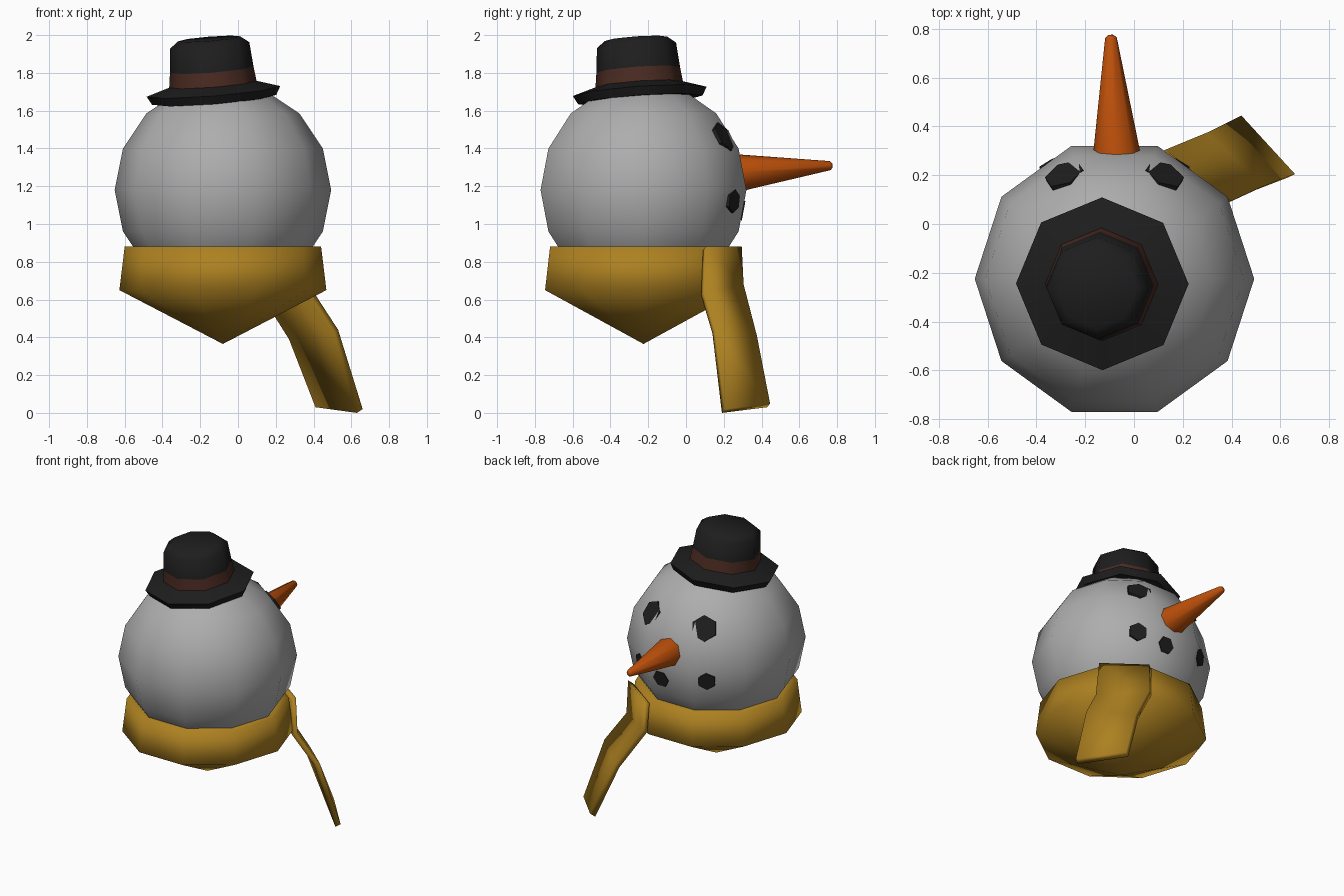
import bpy, bmesh, math
from mathutils import Vector, Matrix

cube = bpy.data.objects.get("Cube")
if cube:
    bpy.data.objects.remove(cube, do_unlink=True)

HEAD = Vector((-0.08, -0.225, 1.18))
R = 0.573


def material(name, rgb):
    m = bpy.data.materials.new(name)
    m.use_nodes = True
    m.diffuse_color = (*rgb, 1)
    m.node_tree.nodes["Principled BSDF"].inputs["Base Color"].default_value = (*rgb, 1)
    return m


snow = material("snow_grey", (0.42, 0.42, 0.42))
black = material("coal_black", (0.013, 0.013, 0.013))
brown = material("band_brown", (0.07, 0.024, 0.015))
mustard = material("scarf_mustard", (0.42, 0.22, 0.015))
orange = material("carrot_orange", (0.5, 0.078, 0.003))


def finish(name, bm, mats, smooth, matrix=Matrix()):
    """Turn a bmesh into an object, smooth below the given angle."""
    bmesh.ops.recalc_face_normals(bm, faces=bm.faces)
    mesh = bpy.data.meshes.new(name)
    bm.to_mesh(mesh)
    bm.free()
    for m in mats:
        mesh.materials.append(m)
    obj = bpy.data.objects.new(name, mesh)
    bpy.context.collection.objects.link(obj)
    obj.matrix_world = matrix
    bpy.ops.object.select_all(action="DESELECT")
    bpy.context.view_layer.objects.active = obj
    obj.select_set(True)
    bpy.ops.object.shade_smooth_by_angle(angle=math.radians(smooth))


def lathe(profile, sides, band=None):
    """Stack rings of (radius, height); the band index gets material 1."""
    bm = bmesh.new()
    rings = []
    for r, z in profile:
        if r == 0:
            rings.append([bm.verts.new((0, 0, z))] * sides)
        else:
            rings.append([bm.verts.new((r * math.cos(a), r * math.sin(a), z))
                          for a in (math.tau * i / sides for i in range(sides))])
    for k, (lo, hi) in enumerate(zip(rings, rings[1:])):
        for i in range(sides):
            j = (i + 1) % sides
            corners = list(dict.fromkeys((lo[i], lo[j], hi[j], hi[i])))
            bm.faces.new(corners).material_index = int(k == band)
    for ring in (rings[0], rings[-1]):
        if ring[0] is not ring[1]:
            bm.faces.new(ring)
    return bm


def aim(origin, direction):
    """Place at origin with local z tipped along direction, without twist."""
    turn = Vector((0, 0, 1)).rotation_difference(Vector(direction))
    return Matrix.Translation(origin) @ turn.to_matrix().to_4x4()


# Head
arc = [math.pi * k / 8 for k in range(1, 8)]
ball = [(0, -R)] + [(R * math.sin(a), -R * math.cos(a)) for a in arc] + [(0, R)]
finish("head", lathe(ball, 10), [snow], 60, Matrix.Translation(HEAD))

# Scarf wrap with pointed underside
wrap = [(0, 0.365), (0.548, 0.65), (0.52, 0.88), (0.45, 0.875)]
finish("scarf_wrap", lathe(wrap, 10), [mustard], 180, Matrix.Translation((HEAD.x, HEAD.y, 0)))

# Scarf tail: inner edge pairs, thickened outwards
sections = [((0.09, 0.28, 0.86), (0.35, 0.09, 0.86)),
            ((0.10, 0.29, 0.66), (0.37, 0.08, 0.62)),
            ((0.27, 0.36, 0.39), (0.50, 0.14, 0.42)),
            ((0.41, 0.43, 0.03), (0.63, 0.19, 0.00))]
thick = Vector((0.03, 0.015, 0.02))
bm = bmesh.new()
loops = [[bm.verts.new(p) for p in (Vector(a), Vector(b), Vector(b) + thick, Vector(a) + thick)]
         for a, b in sections]
for lo, hi in zip(loops, loops[1:]):
    for i in range(4):
        j = (i + 1) % 4
        bm.faces.new((lo[i], lo[j], hi[j], hi[i]))
bm.faces.new(loops[0])
bm.faces.new(loops[-1])
finish("scarf_tail", bm, [mustard], 180)

# Hat, tipped to one side
hat = [(0.33, -0.045), (0.355, 0), (0.232, 0.038), (0.222, 0.115),
       (0.21, 0.245), (0.165, 0.28)]
finish("hat", lathe(hat, 8, band=2), [black, brown], 46,
       aim((-0.13, -0.245, 1.702), (-0.08, -0.07, 1)))

# Carrot nose
base, tip = Vector((-0.07, 0.27, 1.27)), Vector((-0.095, 0.775, 1.31))
length = (tip - base).length
finish("nose", lathe([(0.1, 0), (0.024, length - 0.012), (0.012, length)], 8), [orange], 50,
       aim(base, tip - base))


# Coal pieces set into the face
def coal(name, offset, normal, radius):
    finish(name, lathe([(radius, -0.04), (radius, 0)], 6), [black], 30,
           aim(HEAD + Vector(offset), normal))


for side, label in ((1, "left"), (-1, "right")):
    eye = (side * 0.207, 0.432, 0.285)
    mouth = (side * 0.26, 0.482, -0.06)
    coal(label + "_eye", eye, eye, 0.086)
    coal(label + "_mouth_coal", mouth, mouth, 0.062)
coal("middle_mouth_coal", (0.065, 0.53, -0.11), (0, 1, -0.19), 0.06)
